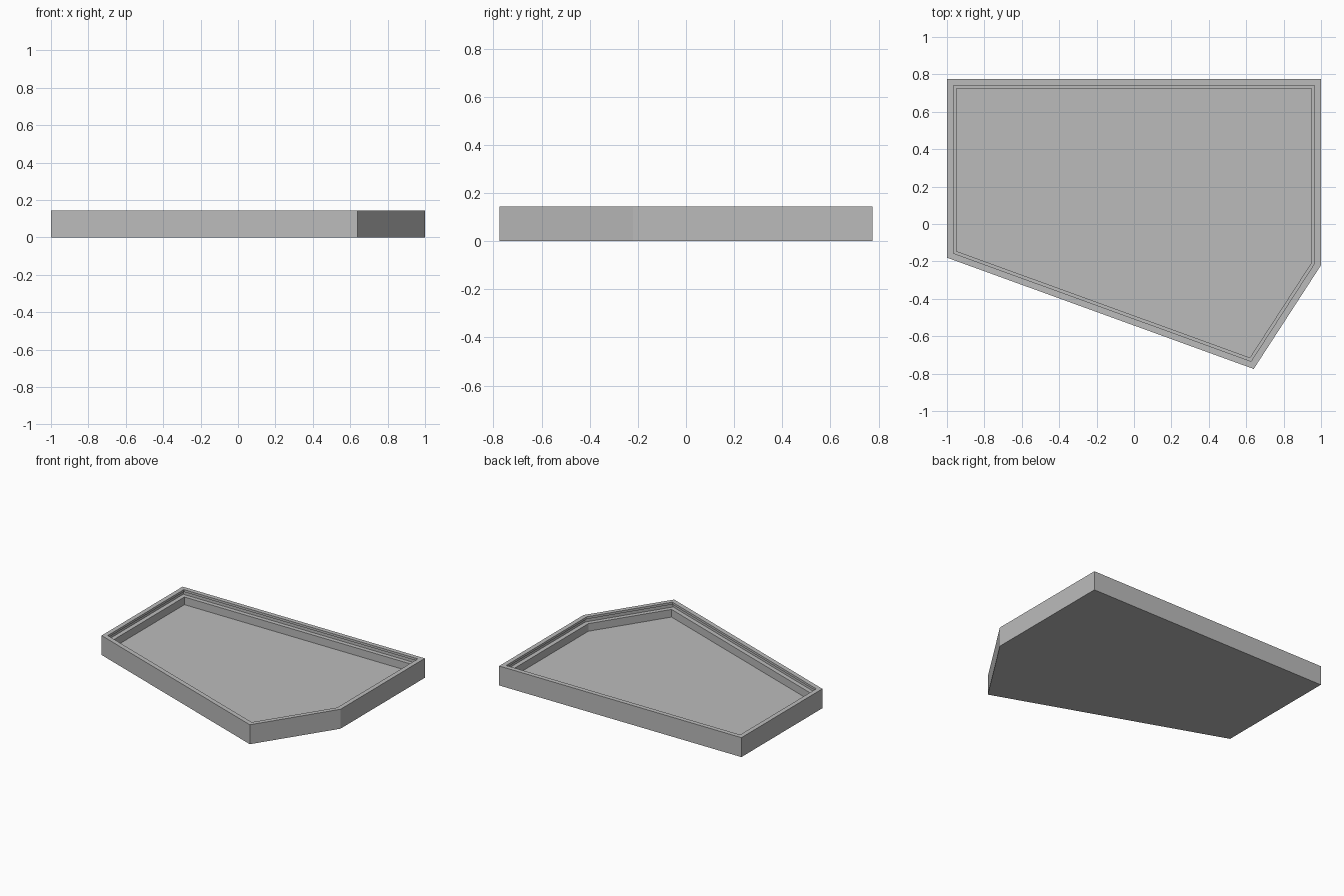
import bpy
import bmesh
from mathutils import Vector

cube = bpy.data.objects.get("Cube")
if cube:
    bpy.data.objects.remove(cube)

# Five-sided outline, counter-clockwise seen from above
OUTLINE = [Vector(p) for p in
           [(-1, 0.775), (-1, -0.18), (0.64, -0.775), (1, -0.22), (1, 0.775)]]

# Wall cross-section as (inset, height): outside, rim, lip, groove, ledge, floor
PROFILE = [(0, 0), (0, 0.145), (0.034, 0.145), (0.034, 0.128),
           (0.018, 0.128), (0.018, 0.1), (0.05, 0.1), (0.05, 0.043)]


def inset(points, d):
    """Move every edge inward by d, keeping mitred corners."""
    result = []
    for i, p in enumerate(points):
        a = (p - points[i - 1]).normalized()
        b = (points[(i + 1) % len(points)] - p).normalized()
        na, nb = Vector((-a.y, a.x)), Vector((-b.y, b.x))
        result.append(p + (na + nb) * d / (1 + na.dot(nb)))
    return result


# Material
grey = bpy.data.materials.new("grey")
grey.use_nodes = True
grey.diffuse_color = (0.5, 0.5, 0.5, 1)
grey.node_tree.nodes["Principled BSDF"].inputs["Base Color"].default_value = grey.diffuse_color

# Tray: sweep the cross-section around the outline, then close floor and base
bm = bmesh.new()
rings = [[bm.verts.new((p.x, p.y, z)) for p in inset(OUTLINE, d)] for d, z in PROFILE]
n = len(OUTLINE)
for low, high in zip(rings, rings[1:]):
    for i in range(n):
        j = (i + 1) % n
        bm.faces.new((low[i], low[j], high[j], high[i]))
bm.faces.new(rings[-1])
bm.faces.new(rings[0][::-1])
bmesh.ops.recalc_face_normals(bm, faces=bm.faces)

mesh = bpy.data.meshes.new("tray")
bm.to_mesh(mesh)
bm.free()
mesh.materials.append(grey)
tray = bpy.data.objects.new("tray", mesh)
bpy.context.collection.objects.link(tray)
